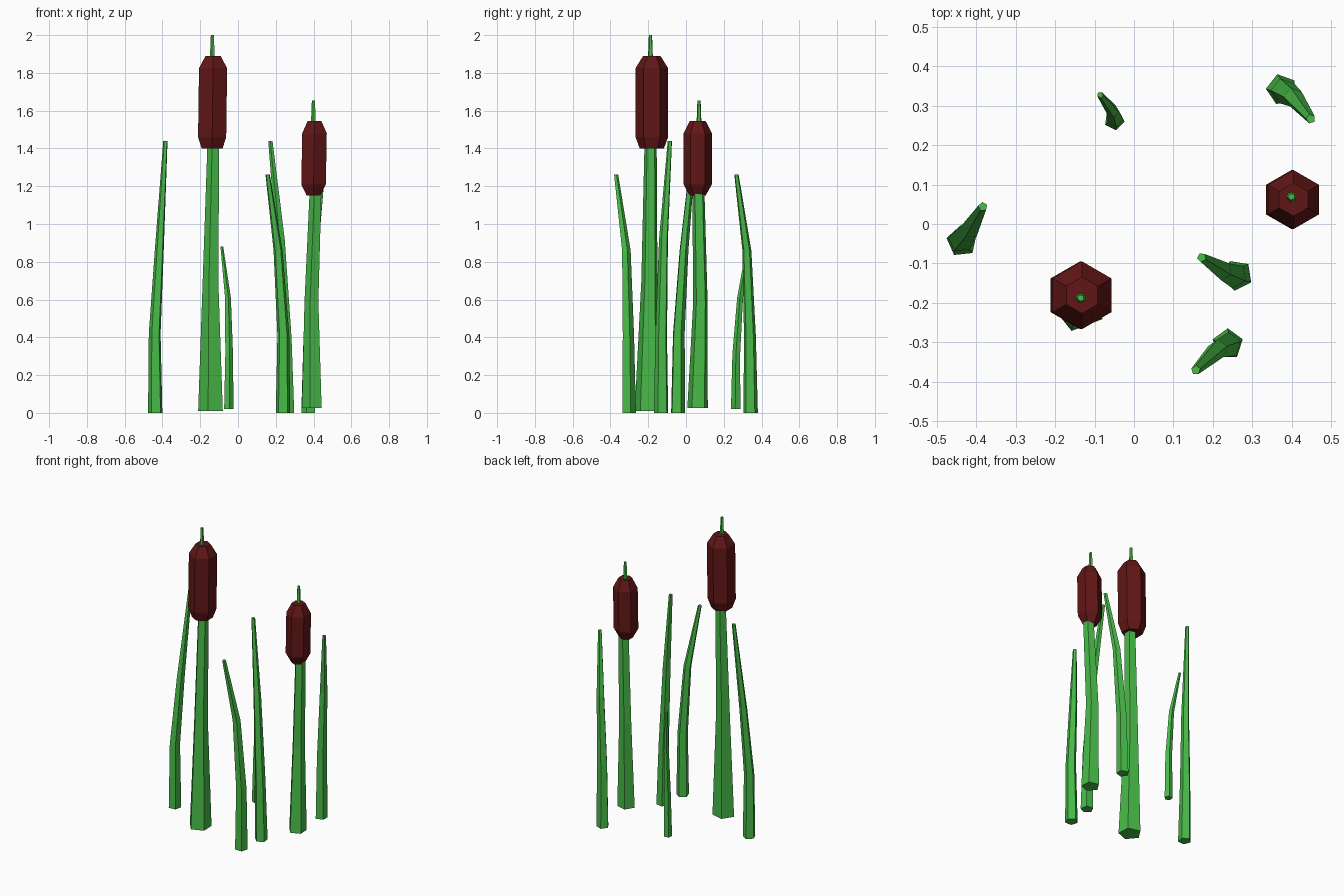
import bpy, bmesh
from math import cos, sin, radians, pi

if "Cube" in bpy.data.objects:
    bpy.data.objects.remove(bpy.data.objects["Cube"])


def material(name, rgb):
    m = bpy.data.materials.new(name)
    m.diffuse_color = (*rgb, 1)
    m.use_nodes = True
    m.node_tree.nodes["Principled BSDF"].inputs["Base Color"].default_value = m.diffuse_color
    return m


GREEN = material("leaf_green", (0.065, 0.5, 0.065))
MAROON = material("seed_maroon", (0.12, 0.008, 0.008))


def tube(name, rings, sides, phase, mat):
    """Skin a faceted, capped tube through (x, y, z, radius) rings."""
    bm = bmesh.new()
    loops = []
    for x, y, z, r in rings:
        loops.append([bm.verts.new((x + r * cos(radians(phase) + 2 * pi * i / sides),
                                    y + r * sin(radians(phase) + 2 * pi * i / sides), z))
                      for i in range(sides)])
    for a, b in zip(loops, loops[1:]):
        for i in range(sides):
            j = (i + 1) % sides
            bm.faces.new((a[i], a[j], b[j], b[i]))
    bm.faces.new(loops[0][::-1])
    bm.faces.new(loops[-1])
    bmesh.ops.recalc_face_normals(bm, faces=bm.faces)
    me = bpy.data.meshes.new(name)
    bm.to_mesh(me)
    bm.free()
    me.materials.append(mat)
    ob = bpy.data.objects.new(name, me)
    bpy.context.collection.objects.link(ob)
    return ob


def cattail(name, stem, phase, x, y, z0, z1, r, r_bot, r_top, tip):
    # stem, seed head with bevelled ends, thin spike on top
    tube(name + "_stem", stem, 5, phase, GREEN)
    tube(name + "_seed_head", [(x - 0.003, y, z0, r_bot), (x - 0.003, y, z0 + 0.06, r),
                               (x + 0.002, y, z1 - 0.065, r), (x + 0.002, y, z1, r_top)],
         6, 30, MAROON)
    tx, ty, tz = tip
    tube(name + "_spike", [(tx, ty, z1 - 0.02, 0.014), (tx, ty, tz, 0.009)], 5, phase, GREEN)


# Tall and short cattails
cattail("tall_cattail",
        [(-0.14, -0.203, 0.01, 0.071), (-0.142, -0.193, 0.70, 0.045),
         (-0.128, -0.187, 1.42, 0.034)], 39,
        -0.134, -0.181, 1.40, 1.89, 0.086, 0.064, 0.046, (-0.135, -0.188, 2.0))
cattail("short_cattail",
        [(0.395, 0.062, 0.025, 0.057), (0.392, 0.077, 0.59, 0.040),
         (0.413, 0.066, 1.17, 0.034)], 39,
        0.403, 0.062, 1.15, 1.545, 0.075, 0.042, 0.042, (0.4, 0.069, 1.655))

# Leaning leaves: base, two bends and tip as (x, y, z), plus facet rotation
LEAVES = [
    ("left_leaf", 24, [(-0.437, -0.044, 0), (-0.440, -0.040, 0.42), (-0.416, -0.012, 0.86), (-0.384, 0.044, 1.44)]),
    ("middle_leaf", 45, [(0.262, -0.13, 0), (0.254, -0.130, 0.40), (0.225, -0.118, 0.92), (0.172, -0.085, 1.44)]),
    ("front_leaf", 18, [(0.238, -0.305, 0), (0.240, -0.308, 0.41), (0.212, -0.318, 0.86), (0.157, -0.371, 1.262)]),
    ("back_leaf", 34, [(0.375, 0.342, 0), (0.380, 0.338, 0.41), (0.405, 0.322, 0.86), (0.449, 0.267, 1.262)]),
    ("small_leaf", 64, [(-0.05, 0.264, 0.02), (-0.048, 0.267, 0.31), (-0.054, 0.287, 0.61), (-0.086, 0.328, 0.88)]),
]
for name, phase, path in LEAVES:
    s = 0.66 if name == "small_leaf" else 1.0
    radii = (0.040 * s, 0.033 * s, 0.025 * s, 0.012 * s)
    tube(name, [(*p, r) for p, r in zip(path, radii)], 5, phase, GREEN)
